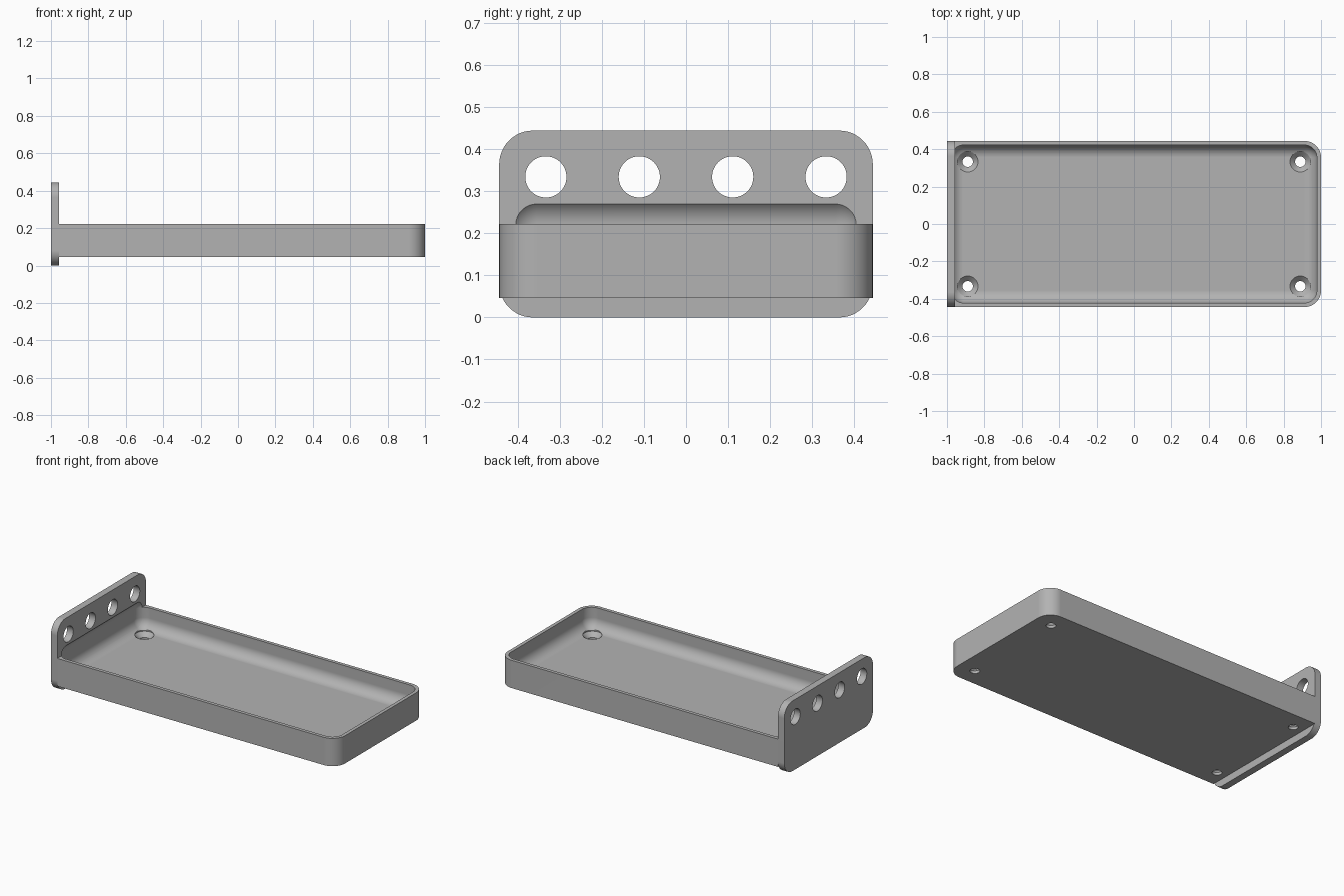
import bpy, bmesh, math
from mathutils import Matrix, Vector

default = bpy.data.objects.get("Cube")
if default:
    bpy.data.objects.remove(default, do_unlink=True)

grey = bpy.data.materials.new("plain grey")
grey.use_nodes = True
colour = (0.45, 0.45, 0.45, 1)
grey.diffuse_color = colour
grey.node_tree.nodes["Principled BSDF"].inputs["Base Color"].default_value = colour


def to_object(name, bm):
    bmesh.ops.recalc_face_normals(bm, faces=bm.faces[:])
    mesh = bpy.data.meshes.new(name)
    bm.to_mesh(mesh)
    bm.free()
    mesh.materials.append(grey)
    obj = bpy.data.objects.new(name, mesh)
    bpy.context.collection.objects.link(obj)
    return obj


def rounded_box(name, low, high, radius, pick, segments=12):
    """Box between two corners; edges chosen by pick(direction, middle) are rounded."""
    low, high = Vector(low), Vector(high)
    bm = bmesh.new()
    bmesh.ops.create_cube(bm, size=1)
    for v in bm.verts:
        v.co = (low + high) / 2 + v.co * (high - low)
    edges = []
    for e in bm.edges:
        a, b = (v.co for v in e.verts)
        if pick((b - a).normalized(), (a + b) / 2):
            edges.append(e)
    bmesh.ops.bevel(bm, geom=edges, offset=radius, offset_type='OFFSET',
                    segments=segments, profile=0.5, affect='EDGES')
    return to_object(name, bm)


def turned(name, profile, matrix, steps=48):
    """Solid of revolution from (radius, height) points."""
    bm = bmesh.new()
    verts = [bm.verts.new((r, 0, z)) for r, z in profile]
    edges = [bm.edges.new(pair) for pair in zip(verts, verts[1:])]
    bmesh.ops.spin(bm, geom=verts + edges, cent=(0, 0, 0), axis=(0, 0, 1),
                   angle=math.tau, steps=steps)
    bmesh.ops.remove_doubles(bm, verts=bm.verts[:], dist=0.0001)
    bm.transform(matrix)
    return to_object(name, bm)


def cut(target, cutter):
    mod = target.modifiers.new("cut", 'BOOLEAN')
    mod.operation = 'DIFFERENCE'
    mod.solver = 'EXACT'
    mod.object = cutter
    bpy.ops.object.select_all(action='DESELECT')
    bpy.context.view_layer.objects.active = target
    target.select_set(True)
    bpy.ops.object.modifier_apply(modifier=mod.name)


half = 0.444      # half the width
joint = -0.956    # where the tray meets the end plate

# Tray body, rounded only at its free end
tray = rounded_box("tray", (joint, -half, 0.046), (1, half, 0.222), 0.089,
                   lambda d, m: abs(d.z) > 0.9 and m.x > 0)

# Upright end plate with rounded corners
plate = rounded_box("end_plate", (-1, -half, 0), (joint, half, 0.444), 0.08,
                    lambda d, m: abs(d.x) > 0.9)

# Fully rounded hollow, which also bites into the plate
hollow = rounded_box("hollow_cutter", (-0.978, -0.422, 0.09), (0.978, 0.422, 0.287),
                     0.067, lambda d, m: True)
cut(tray, hollow)
cut(plate, hollow)
cutters = [hollow]

# Countersunk screw holes in the tray floor
screw = [(0, 0), (0.028, 0), (0.028, 0.063), (0.055, 0.09), (0.055, 0.2), (0, 0.2)]
for x in (-0.889, 0.889):
    for y in (-0.333, 0.333):
        cutters.append(turned("screw_cutter", screw, Matrix.Translation((x, y, 0))))
        cut(tray, cutters[-1])

# Row of round holes through the plate
drill = [(0, -0.1), (0.049, -0.1), (0.049, 0.1), (0, 0.1)]
for i in range(4):
    place = Matrix.Translation((-0.98, -0.333 + i * 0.222, 0.334))
    cutters.append(turned("drill_cutter", drill, place @ Matrix.Rotation(math.pi / 2, 4, 'Y')))
    cut(plate, cutters[-1])

for c in cutters:
    bpy.data.objects.remove(c, do_unlink=True)

# Smooth rounds, crisp edges
for part in (tray, plate):
    bpy.ops.object.select_all(action='DESELECT')
    bpy.context.view_layer.objects.active = part
    part.select_set(True)
    bpy.ops.object.shade_smooth_by_angle(angle=math.radians(30))
    weighted = part.modifiers.new("even_shading", 'WEIGHTED_NORMAL')
    weighted.keep_sharp = True
